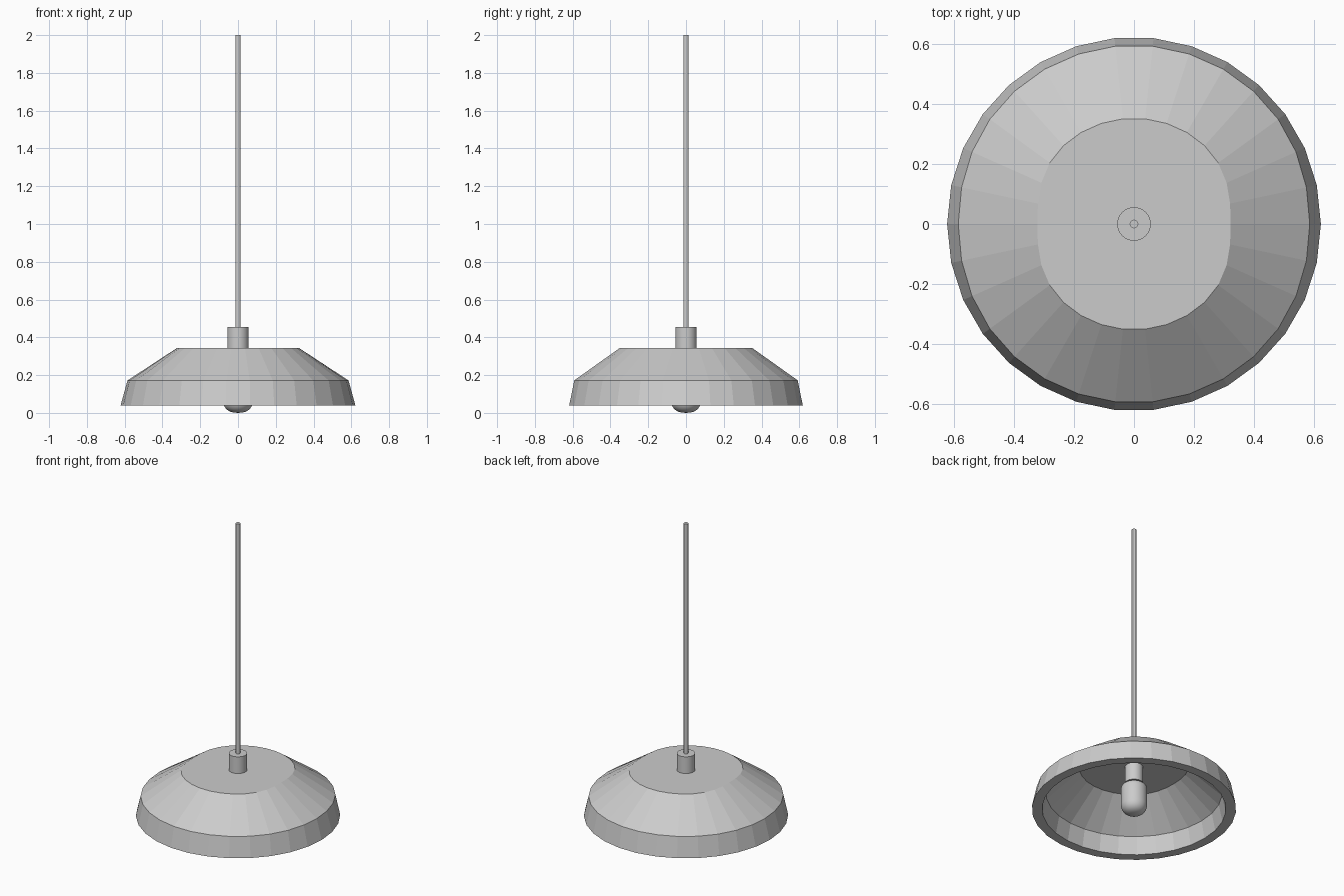
import bpy, bmesh
from math import cos, sin, tau

if "Cube" in bpy.data.objects:
    bpy.data.objects.remove(bpy.data.objects["Cube"])


def lathe(name, profile, sides, smooth=False):
    """Revolve (radius, z, narrowing along x) points around z; radius 0 is a pole."""
    bm = bmesh.new()
    rings = []
    for r, z, *narrow in profile:
        if r == 0:
            rings.append([bm.verts.new((0, 0, z))] * sides)
            continue
        ring = []
        for i in range(sides):
            a = tau * i / sides
            k = r - (narrow[0] * cos(a) ** 8 if narrow else 0)
            ring.append(bm.verts.new((k * cos(a), k * sin(a), z)))
        rings.append(ring)
    for lo, hi in zip(rings, rings[1:]):
        for i in range(sides):
            j = (i + 1) % sides
            vs = list(dict.fromkeys([lo[i], lo[j], hi[j], hi[i]]))
            if len(vs) > 2:
                bm.faces.new(vs)
    bmesh.ops.recalc_face_normals(bm, faces=bm.faces)
    me = bpy.data.meshes.new(name)
    bm.to_mesh(me)
    bm.free()
    ob = bpy.data.objects.new(name, me)
    bpy.context.collection.objects.link(ob)
    if smooth:
        bpy.ops.object.select_all(action='DESELECT')
        ob.select_set(True)
        bpy.context.view_layer.objects.active = ob
        bpy.ops.object.shade_smooth_by_angle()
    return ob


# Faceted shade with thickness; its flat top is slightly narrowed along x
lathe("shade", [(0, 0.344), (0.352, 0.344, 0.03), (0.595, 0.172, 0.01), (0.622, 0.038),
                (0.56, 0.038), (0.537, 0.152), (0.335, 0.33, 0.02), (0, 0.33)], 30)

# Socket passing through the top of the shade
lathe("socket", [(0, 0.215), (0.056, 0.215), (0.056, 0.456), (0, 0.456)], 32, smooth=True)

# Hanging rod
lathe("hanging_rod", [(0, 0.44), (0.0145, 0.44), (0.0145, 2.0), (0, 2.0)], 12, smooth=True)

# Bulb with rounded end, and the narrow neck entering the socket
lathe("bulb", [(0, 0.0), (0.025, 0.002), (0.045, 0.008), (0.062, 0.02), (0.074, 0.037),
               (0.08, 0.06), (0.08, 0.175), (0.077, 0.19), (0.069, 0.2), (0, 0.2)],
      32, smooth=True)
lathe("bulb_neck", [(0, 0.19), (0.045, 0.19), (0.045, 0.23), (0, 0.23)], 32, smooth=True)
